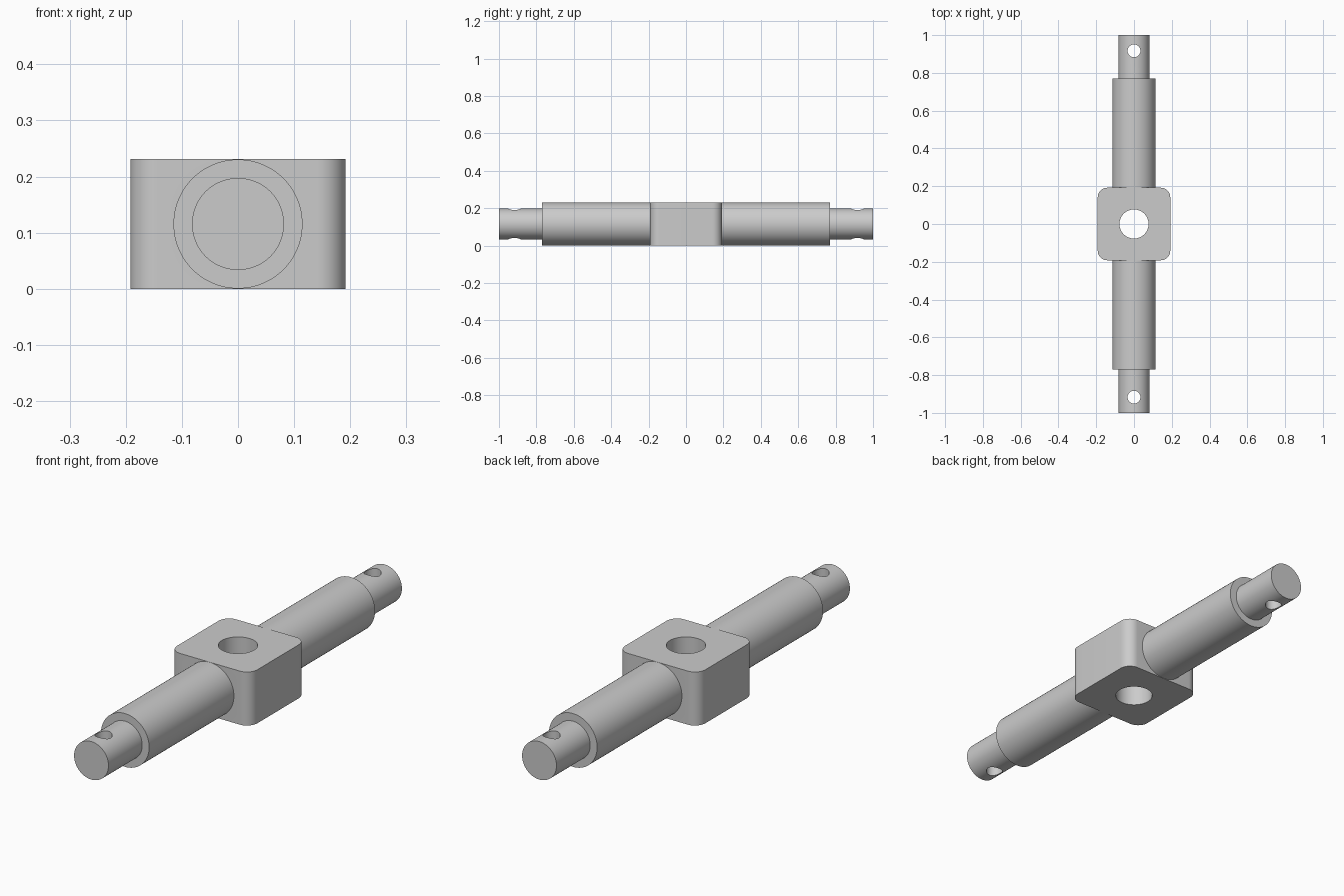
import bpy, bmesh, math
from mathutils import Matrix

if "Cube" in bpy.data.objects:
    bpy.data.objects.remove(bpy.data.objects["Cube"])

MID = 0.1155    # height of the shaft axis
HALF = 0.192    # half width of the block


def add_object(name, bm):
    bmesh.ops.recalc_face_normals(bm, faces=bm.faces)
    mesh = bpy.data.meshes.new(name)
    bm.to_mesh(mesh)
    bm.free()
    obj = bpy.data.objects.new(name, mesh)
    bpy.context.collection.objects.link(obj)
    return obj


def cylinder(name, radius, length, y=0.0, along_y=False):
    bm = bmesh.new()
    turn = Matrix.Rotation(math.pi / 2 if along_y else 0, 4, 'X')
    bmesh.ops.create_cone(bm, cap_ends=True, segments=96, radius1=radius,
                          radius2=radius, depth=length,
                          matrix=Matrix.Translation((0, y, MID)) @ turn)
    return add_object(name, bm)


def combine(target, other, operation):
    mod = target.modifiers.new(other.name, 'BOOLEAN')
    mod.operation = operation
    mod.solver = 'EXACT'
    mod.object = other
    bpy.context.view_layer.objects.active = target
    bpy.ops.object.modifier_apply(modifier=mod.name)
    bpy.data.objects.remove(other)


# Central block with rounded upright corners
bm = bmesh.new()
bmesh.ops.create_cube(bm, size=1, matrix=Matrix.Translation((0, 0, MID))
                      @ Matrix.Diagonal((2 * HALF, 2 * HALF, 2 * MID, 1)))
upright = [e for e in bm.edges if abs(e.verts[0].co.z - e.verts[1].co.z) > 0.1]
bmesh.ops.bevel(bm, geom=upright, offset=0.05, segments=12, profile=0.5,
                affect='EDGES')
body = add_object("pivot_block_and_shaft", bm)

# Stepped shaft: thin core carrying the thicker sleeve
shaft = cylinder("shaft_core", 0.082, 2.0, along_y=True)
combine(shaft, cylinder("sleeve", 0.115, 1.54, along_y=True), 'UNION')
combine(body, shaft, 'UNION')

# Central bore and a pin hole in each end
combine(body, cylinder("bore_cutter", 0.077, 0.5), 'DIFFERENCE')
for side in (-1, 1):
    combine(body, cylinder("pin_cutter", 0.034, 0.5, y=side * 0.917), 'DIFFERENCE')

# Smooth round surfaces, sharp edges kept
bpy.ops.object.select_all(action='DESELECT')
body.select_set(True)
bpy.context.view_layer.objects.active = body
bpy.ops.object.shade_smooth_by_angle(angle=math.radians(30))
